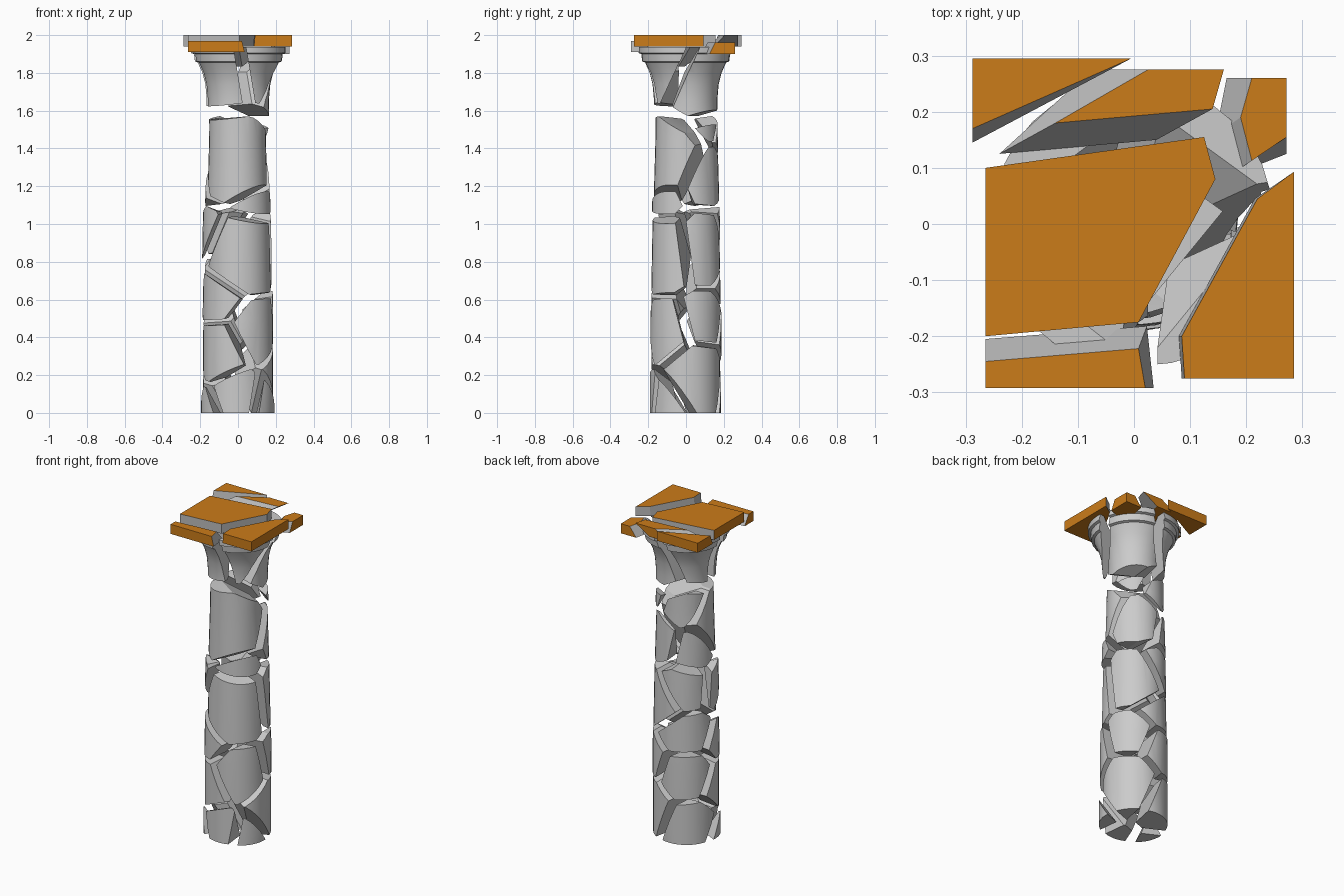
import bpy, bmesh, math
from mathutils import Vector

if "Cube" in bpy.data.objects:
    bpy.data.objects.remove(bpy.data.objects["Cube"])

orange = bpy.data.materials.new("orange_stone")
orange.diffuse_color = (0.6, 0.2, 0.01, 1)
orange.use_nodes = True
orange.node_tree.nodes["Principled BSDF"].inputs["Base Color"].default_value = orange.diffuse_color
grey = bpy.data.materials.new("grey_stone")
grey.diffuse_color = (0.5, 0.5, 0.5, 1)
grey.use_nodes = True
grey.node_tree.nodes["Principled BSDF"].inputs["Base Color"].default_value = grey.diffuse_color


def finish(bm, name):
    bmesh.ops.recalc_face_normals(bm, faces=bm.faces)
    me = bpy.data.meshes.new(name)
    bm.to_mesh(me)
    bm.free()
    ob = bpy.data.objects.new(name, me)
    bpy.context.collection.objects.link(ob)
    return ob


# Whole column: tapering shaft flaring into the capital
PROFILE = [(0.172, 0), (0.172, 0.5), (0.163, 1.0), (0.15, 1.45), (0.148, 1.66),
           (0.155, 1.74), (0.17, 1.8), (0.195, 1.855), (0.21, 1.86), (0.215, 1.9),
           (0.23, 1.905), (0.23, 1.938)]


def column():
    bm = bmesh.new()
    n = 32
    rings = [[bm.verts.new((r * math.cos(2 * math.pi * i / n),
                            r * math.sin(2 * math.pi * i / n), z))
              for i in range(n)] for r, z in PROFILE]
    for a, b in zip(rings, rings[1:]):
        for i in range(n):
            j = (i + 1) % n
            bm.faces.new((a[i], a[j], b[j], b[i]))
    bm.faces.new(rings[0][::-1])
    bm.faces.new(rings[-1])
    return bm


# Centre and size weight of each broken chunk, bottom to top
CHUNKS = [
    (-.19, -.08, .02, 0), (-.01, -.15, .10, .05), (.17, -.13, .07, 0), (.10, .06, .2, .12),
    (-.10, .10, .12, .1), (-.10, -.09, .33, .12), (.10, -.13, .43, .1), (.11, .10, .49, .05),
    (-.08, .12, .42, .1), (-.12, -.10, .60, .08), (.04, -.11, .84, .17), (.09, .10, .87, .14),
    (-.06, .10, .69, .08), (-.18, -.06, .95, .05), (-.06, .13, .97, .1), (.10, -.15, 1.13, 0),
    (-.02, -.09, 1.35, .2), (.07, .13, 1.26, .12), (-.11, .10, 1.22, .1), (-.06, .14, 1.46, .08),
    (.11, .15, 1.53, 0), (-.07, -.11, 1.77, .1), (.11, -.11, 1.80, .08),
    (.08, .09, 1.72, .15), (-.09, .10, 1.77, .1), (0, -.02, 1.89, .03)]
SEEDS = [(Vector(c[:3]), c[3]) for c in CHUNKS]
BREAKS = ((1.08, 0.024), (1.58, 0.036))     # wide gaps across the shaft

for k, (s, ws) in enumerate(SEEDS):
    bm = column()
    for i, (t, wt) in enumerate(SEEDS):
        if i == k or not bm.faces:
            continue
        dist = (t - s).length
        d = (t - s) / dist
        gap = 0.015
        for z, wide in BREAKS:
            if (s.z - z) * (t.z - z) < 0 and abs(d.z) > 0.5:
                gap = wide
        reach = dist / 2 + (ws * ws - wt * wt) / (2 * dist) - gap
        cut = bmesh.ops.bisect_plane(bm, geom=bm.verts[:] + bm.edges[:] + bm.faces[:],
                                     plane_co=s + d * reach, plane_no=d, clear_outer=True)
        edges = [e for e in cut["geom_cut"] if isinstance(e, bmesh.types.BMEdge)
                 and e.is_valid and e.is_boundary]
        if edges:
            bmesh.ops.holes_fill(bm, edges=edges, sides=0)
    if not bm.faces:
        bm.free()
        continue
    # Push the chunk slightly outwards
    push = 0.2 if s.z > 1.7 else 0.13
    bmesh.ops.translate(bm, verts=bm.verts, vec=Vector((s.x, s.y, 0)) * push)
    ob = finish(bm, f"{'capital' if s.z > 1.7 else 'shaft'}_chunk_{k + 1}")
    bpy.ops.object.select_all(action='DESELECT')
    ob.select_set(True)
    bpy.context.view_layer.objects.active = ob
    bpy.ops.object.shade_smooth_by_angle(angle=math.radians(25))

# Broken square top slab: outline, bottom height, slant of the broken sides
SLABS = {
    "main": ([(-.265, -.2), (.008, -.175), (.145, .08), (.125, .155), (-.265, .1)], 1.94, (0, 0)),
    "front": ([(-.265, -.292), (.02, -.292), (.008, -.222), (-.265, -.245)], 1.91, (.015, .04)),
    "right": ([(.09, -.275), (.285, -.275), (.285, .093), (.22, .045), (.085, -.2)], 1.94, (-.005, 0)),
    "back_left": ([(-.288, .17), (-.005, .295), (-.288, .295)], 1.94, (0, -.025)),
    "back": ([(-.14, .18), (.14, .205), (.16, .275), (.025, .275)], 1.94, (-.1, -.055)),
    "back_right": ([(.21, .113), (.272, .155), (.272, .26), (.21, .26), (.19, .19)], 1.9, (-.045, -.03)),
}
for name, (outline, z, slant) in SLABS.items():
    bm = bmesh.new()
    on_x = [abs(x) > .26 for x, y in outline]
    on_y = [abs(y) > .255 for x, y in outline]
    top = [bm.verts.new((x, y, z + .06)) for x, y in outline]
    low = [bm.verts.new((x + (0 if ox else slant[0]), y + (0 if oy else slant[1]), z))
           for (x, y), ox, oy in zip(outline, on_x, on_y)]
    bm.faces.new(top)
    bm.faces.new(low[::-1])
    for i in range(len(top)):
        j = (i + 1) % len(top)
        f = bm.faces.new((low[i], low[j], top[j], top[i]))
        f.material_index = 0 if (on_x[i] and on_x[j]) or (on_y[i] and on_y[j]) else 1
    ob = finish(bm, f"top_slab_{name}")
    ob.data.materials.append(orange)
    ob.data.materials.append(grey)
